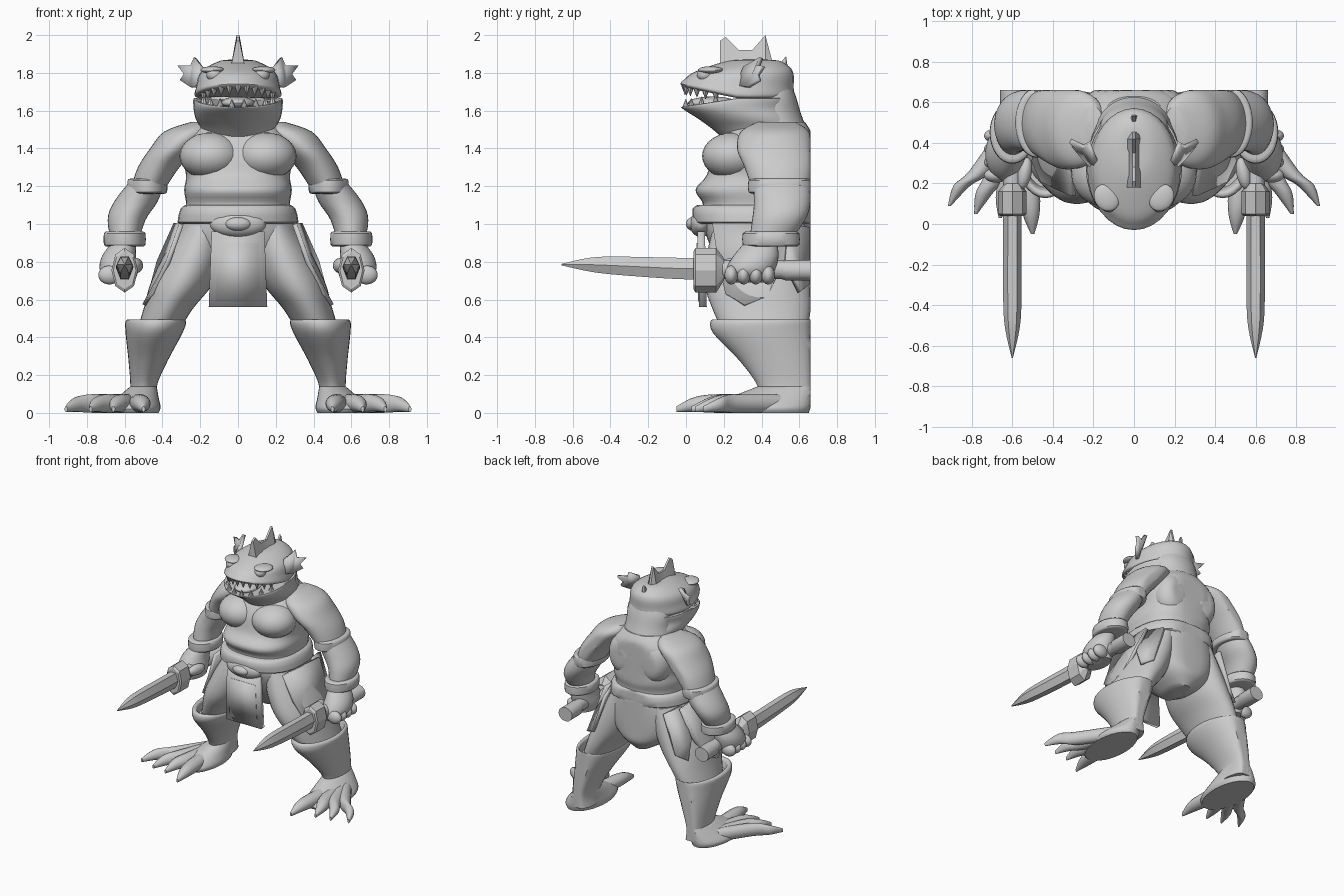
import bpy, bmesh
from math import sin, cos, pi, copysign, radians
from mathutils import Matrix, Vector

BACK = 0.66  # everything is cut flat behind this plane

cube = bpy.data.objects.get("Cube")
if cube:
    bpy.data.objects.remove(cube, do_unlink=True)

grey = bpy.data.materials.new("plain grey")
grey.use_nodes = True
grey.diffuse_color = (0.6, 0.6, 0.6, 1)
grey.node_tree.nodes["Principled BSDF"].inputs["Base Color"].default_value = (0.6, 0.6, 0.6, 1)


def finish(name, bm, mirror=False, thick=0, angle=40):
    """Turn a bmesh into a shaded object, flat at the back and on the floor."""
    for v in bm.verts:
        v.co.y = min(v.co.y, BACK)
        v.co.z = max(v.co.z, 0)
    bmesh.ops.recalc_face_normals(bm, faces=bm.faces)
    mesh = bpy.data.meshes.new(name)
    bm.to_mesh(mesh)
    bm.free()
    mesh.materials.append(grey)
    mesh.shade_smooth()
    mesh.set_sharp_from_angle(angle=radians(angle))
    ob = bpy.data.objects.new(name, mesh)
    bpy.context.collection.objects.link(ob)
    if thick:
        mod = ob.modifiers.new("thickness", "SOLIDIFY")
        mod.thickness, mod.offset = thick, 0
    if mirror:
        ob.modifiers.new("mirror", "MIRROR")
    return ob


def blend(rings, steps):
    """Smoothly interpolate between rows of ring values."""
    rows = [rings[0]] + list(rings) + [rings[-1]]
    out = []
    for a, b, c, d in zip(rows, rows[1:], rows[2:], rows[3:]):
        for i in range(steps):
            t = i / steps
            out.append([q + t * (r - p) / 2 + t * t * (p - 2.5 * q + 2 * r - s / 2)
                        + t ** 3 * (1.5 * (q - r) + (s - p) / 2)
                        for p, q, r, s in zip(a, b, c, d)])
    return out + [list(rings[-1])]


def loft(name, rings, along="z", sides=32, steps=4, power=2, mirror=False, angle=40):
    """Skin rings of (x, y, z, half width, half depth[, front lift])."""
    bm = bmesh.new()
    loops = []
    for x, y, z, rx, ry, *lift in blend(rings, steps):
        loop = []
        for i in range(sides):
            a = 2 * pi * i / sides
            u = rx * copysign(abs(cos(a)) ** (2 / power), cos(a))
            w = ry * copysign(abs(sin(a)) ** (2 / power), sin(a))
            co = Vector((x + u, y + w, z)) if along == "z" else Vector((x + u, y, z + w))
            if lift:
                co.z += lift[0] * max(0, 0.28 - co.y)
            loop.append(bm.verts.new(co))
        loops.append(loop)
    for lo, hi in zip(loops, loops[1:]):
        for i in range(sides):
            j = (i + 1) % sides
            bm.faces.new((lo[i], lo[j], hi[j], hi[i]))
    bm.faces.new(loops[0])
    bm.faces.new(loops[-1])
    return finish(name, bm, mirror, angle=angle)


def blob(name, centre, radii, mirror=False, turn=0):
    bm = bmesh.new()
    mat = Matrix.Translation(centre) @ Matrix.Rotation(turn, 4, "Z") @ Matrix.Diagonal((*radii, 1))
    bmesh.ops.create_uvsphere(bm, u_segments=24, v_segments=14, radius=1, matrix=mat)
    return finish(name, bm, mirror)


def plate(name, points, thick, mirror=False):
    bm = bmesh.new()
    bm.faces.new([bm.verts.new(p) for p in points])
    bmesh.ops.triangulate(bm, faces=bm.faces)
    return finish(name, bm, mirror, thick)


# Torso, chest and belt
loft("torso", [(0, .36, 1, .29, .31), (0, .37, 1.1, .275, .28), (0, .36, 1.18, .285, .31),
               (0, .39, 1.26, .275, .28), (0, .41, 1.38, .3, .27), (0, .43, 1.47, .26, .24),
               (0, .45, 1.54, .17, .18)], power=2.5)
blob("chest_muscle", (.145, .25, 1.36), (.165, .165, .125), True)
blob("shoulder_blade", (.13, .56, 1.34), (.13, .12, .17), True)
loft("belt", [(0, .36, 1, .3, .29), (0, .36, 1.01, .32, .32), (0, .36, 1.08, .305, .325),
              (0, .36, 1.1, .28, .3)], steps=2, power=2.4)
blob("belt_plate", (0, .08, 1), (.15, .06, .07))
blob("belt_buckle", (0, .04, 1), (.07, .04, .037))

# Hips and hanging cloth
loft("hips", [(0, .38, 1.03, .29, .29), (0, .39, .93, .33, .28), (0, .42, .8, .3, .25),
              (0, .45, .7, .2, .21), (0, .47, .62, .07, .13)], power=2.3)
plate("front_cloth", [(-.14, .08, .96), (.14, .08, .96), (.155, .09, .56), (-.155, .09, .56)], .04)
plate("front_cloth_panel", [(-.11, .06, .9), (.11, .06, .9), (.12, .068, .59), (-.12, .068, .59)], .009)
plate("side_cloth", [(.3, .14, 1), (.37, .17, .8), (.45, .21, .63), (.495, .31, .57),
                     (.47, .43, .61), (.42, .52, .8), (.33, .54, 1)], .025, True)
plate("rear_cloth", [(.3, .5, 1), (.42, .53, .78), (.44, .6, .64), (.36, .65, .68),
                     (.26, .65, .98)], .025, True)

# Legs, boots and clawed feet
loft("thigh", [(.18, .39, 1, .11, .24), (.23, .38, .84, .16, .27), (.3, .38, .68, .165, .28),
               (.37, .4, .55, .13, .26), (.43, .42, .42, .11, .22)], mirror=True)
loft("boot", [(.435, .41, .43, .12, .23), (.435, .41, .49, .13, .25), (.435, .4, .485, .16, .27),
              (.445, .41, .42, .15, .265), (.475, .48, .28, .105, .2), (.5, .53, .14, .07, .15),
              (.5, .53, .04, .08, .15)], mirror=True)
loft("foot", [(.55, .4, 0, .13, .25), (.55, .4, .03, .14, .26), (.53, .45, .08, .11, .22),
              (.5, .53, .14, .07, .15)], mirror=True)
for i, (x, y) in enumerate([(.5, -.05), (.66, .03), (.78, .05), (.91, .09)]):
    mid = .54 + i * .02
    loft(f"toe_{i + 1}", [(mid, .5, .05, .05, .05), ((mid + x) / 2, y / 2 + .22, .05, .055, .05),
                          (x * .8 + mid * .2, y + .1, .045, .042, .04), (x, y, .02, .008, .015)],
         along="y", sides=16, mirror=True)

# Arms with bands and fists
loft("upper_arm", [(.2, .48, 1.54, .05, .1), (.26, .47, 1.49, .13, .18), (.34, .47, 1.4, .125, .2),
                   (.42, .49, 1.3, .11, .18), (.48, .5, 1.18, .09, .15)], mirror=True)
loft("forearm", [(.47, .5, 1.24, .09, .15), (.54, .51, 1.12, .115, .15), (.59, .49, 1.02, .1, .14),
                 (.6, .43, .88, .065, .1)], mirror=True)
for name, x, y, z, rx, ry in [("arm_band", .48, .5, 1.2, .105, .17), ("wrist_band", .6, .45, .92, .11, .15)]:
    loft(name, [(x, y, z - .04, rx * .85, ry * .85), (x, y, z - .03, rx, ry),
                (x, y, z + .03, rx, ry), (x, y, z + .04, rx * .85, ry * .85)], steps=2, mirror=True)
loft("fist", [(.6, .4, .91, .06, .08), (.63, .37, .83, .09, .12), (.63, .34, .75, .1, .13),
              (.61, .34, .69, .06, .11)], mirror=True)
for i in range(4):
    blob(f"finger_{i + 1}", (.68, .24 + i * .065, .73), (.06, .036, .05), True)
blob("thumb", (.54, .25, .78), (.035, .08, .04), True, .2)

# Short swords held forward
loft("blade", [(.6, .1, .765, .045, .065), (.6, -.05, .765, .045, .065), (.6, -.38, .78, .045, .055),
               (.6, -.52, .785, .035, .04), (.6, -.66, .785, .003, .004)],
     along="y", sides=6, mirror=True, angle=25)
loft("sword_guard", [(.6, .04, .755, .06, .1), (.6, .05, .755, .07, .118), (.6, .16, .755, .07, .118),
                     (.6, .2, .76, .04, .06)], along="y", sides=8, steps=1, mirror=True, angle=25)
loft("sword_grip", [(.6, .18, .76, .045, .05), (.6, .5, .76, .045, .05), (.6, .53, .755, .06, .055),
                    (.6, .66, .755, .06, .055)], along="y", sides=12, steps=1, mirror=True)

# Head: upper skull, open lower jaw, tongue, eyes
loft("skull", [(0, .27, 1.665, .21, .28, .2), (0, .27, 1.68, .23, .3, .2), (0, .28, 1.73, .22, .29, .12),
               (0, .3, 1.79, .205, .27, .03), (0, .33, 1.83, .165, .22, 0), (0, .36, 1.865, .09, .13, 0),
               (0, .37, 1.87, .02, .03, 0)])
loft("lower_jaw", [(0, .27, 1.66, .21, .27, -.15), (0, .28, 1.665, .235, .305, -.15),
                   (0, .28, 1.61, .235, .29, -.02), (0, .33, 1.56, .225, .27, 0),
                   (0, .38, 1.51, .2, .25, 0), (0, .42, 1.45, .18, .22, 0)])
loft("nape", [(0, .46, 1.78, .1, .08), (0, .45, 1.68, .17, .13), (0, .45, 1.58, .18, .16),
              (0, .46, 1.48, .2, .19)])
blob("tongue", (0, .14, 1.64), (.09, .13, .035))
blob("eye", (.125, .1, 1.79), (.042, .042, .036), True)
blob("brow", (.135, .13, 1.815), (.06, .07, .02), True, -.6)

# Teeth follow the edge of both jaws
bm = bmesh.new()
for side, count in ((1, 11), (-1, 8)):
    for i in range(count):
        a = (i / (count - 1) - .5) * 2.3
        x, y = .2 * sin(a), .27 - .275 * cos(a)
        slope = .2 if side > 0 else -.15
        z = 1.665 + slope * (.28 - y) - side * .015
        mat = Matrix.Translation((x, y, z)) @ Matrix.Rotation(pi if side > 0 else 0, 4, "X")
        bmesh.ops.create_cone(bm, cap_ends=True, segments=8, radius1=.02, radius2=.001,
                              depth=.05, matrix=mat)
finish("teeth", bm)

# Spiky crest, thin at the tips
bm = bmesh.new()
outline = [(.18, 1.82, 1.97), (.21, 1.82, 1.99), (.28, 1.82, 1.92), (.35, 1.82, 1.92),
           (.42, 1.82, 2), (.46, 1.76, 1.85), (.49, 1.72, 1.84), (.53, 1.66, 1.89), (.56, 1.6, 1.68)]
rows = [[bm.verts.new(p) for p in ((-.04, y, low), (-.008, y, top), (.008, y, top), (.04, y, low))]
        for y, low, top in outline]
for a, b in zip(rows, rows[1:]):
    for i in range(4):
        j = (i + 1) % 4
        bm.faces.new((a[i], a[j], b[j], b[i]))
bm.faces.new(rows[0])
bm.faces.new(rows[-1])
finish("head_crest", bm, angle=30)

# Ear fins
plate("ear_fin", [(.19, .27, 1.73), (.19, .31, 1.83), (.225, .4, 1.88), (.25, .38, 1.835),
                  (.315, .41, 1.835), (.28, .38, 1.79), (.3, .39, 1.76), (.25, .33, 1.725)], .025, True)
